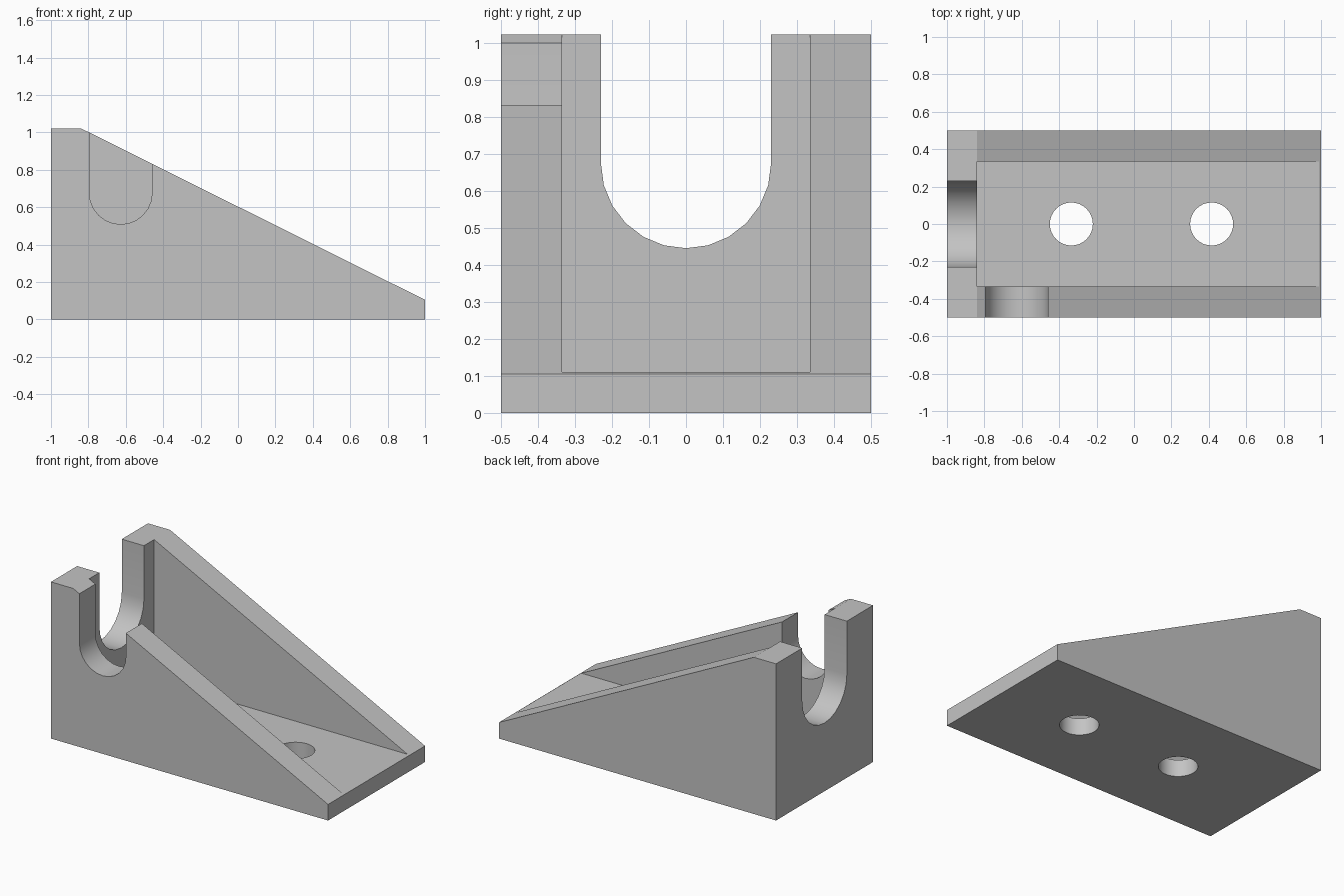
import bpy
import bmesh
from math import cos, sin, pi
from mathutils import Vector

cube = bpy.data.objects.get("Cube")
if cube:
    bpy.data.objects.remove(cube, do_unlink=True)

grey = bpy.data.materials.new("plain_grey")
grey.use_nodes = True
grey.diffuse_color = (0.55, 0.55, 0.55, 1)
grey.node_tree.nodes["Principled BSDF"].inputs["Base Color"].default_value = grey.diffuse_color


def prism(name, profile, place, start, end):
    """Extrude a 2D profile; place(u, v, depth) maps it into space."""
    bm = bmesh.new()
    face = bm.faces.new([bm.verts.new(place(u, v, start)) for u, v in profile])
    moved = bmesh.ops.extrude_face_region(bm, geom=[face])["geom"]
    shift = Vector(place(0, 0, end)) - Vector(place(0, 0, start))
    bmesh.ops.translate(bm, vec=shift, verts=[g for g in moved if isinstance(g, bmesh.types.BMVert)])
    bmesh.ops.recalc_face_normals(bm, faces=bm.faces)
    mesh = bpy.data.meshes.new(name)
    bm.to_mesh(mesh)
    bm.free()
    mesh.materials.append(grey)
    ob = bpy.data.objects.new(name, mesh)
    bpy.context.collection.objects.link(ob)
    return ob


def along_x(u, v, d): return (d, u, v)
def along_y(u, v, d): return (u, d, v)
def along_z(u, v, d): return (u, v, d)


def arc(cx, cy, r, first, last, steps):
    angles = [first + (last - first) * i / steps for i in range(steps + 1)]
    return [(cx + r * cos(a), cy + r * sin(a)) for a in angles]


def slot(cx, cy, r, top):
    """U shape: straight sides with a half-round bottom."""
    return [(cx + r, top), (cx - r, top)] + arc(cx, cy, r, pi, 2 * pi, 12)


# Wedge-shaped body
WALL = -0.84
bracket = prism("wedge_bracket", [(-1, 0), (1, 0), (1, 0.105), (WALL, 1.022), (-1, 1.022)],
                along_y, -0.5, 0.5)

# Tray hollow, end-wall slot, side-wall slot and two floor holes
cutters = [
    prism("tray_cutter", [(WALL, 0.11), (1.2, 0.11), (1.2, 1.3), (WALL, 1.3)], along_y, -0.335, 0.335),
    prism("end_slot_cutter", slot(0, 0.675, 0.23, 1.3), along_x, -1.2, -0.8),
    prism("side_slot_cutter", slot(-0.627, 0.677, 0.168, 1.3), along_y, -0.7, -0.3),
]
for x in (-0.335, 0.415):
    cutters.append(prism("hole_cutter", arc(x, 0, 0.115, 0, 2 * pi, 32)[:-1], along_z, -0.2, 0.3))

bpy.ops.object.select_all(action="DESELECT")
bpy.context.view_layer.objects.active = bracket
bracket.select_set(True)
for cutter in cutters:
    cutter.hide_render = True
    mod = bracket.modifiers.new("cut", "BOOLEAN")
    mod.operation = "DIFFERENCE"
    mod.solver = "EXACT"
    mod.object = cutter
    bpy.ops.object.modifier_apply(modifier=mod.name)
    bpy.data.objects.remove(cutter, do_unlink=True)

# Smooth curved cuts, crisp edges elsewhere
bpy.ops.object.shade_smooth_by_angle(angle=pi / 9)
